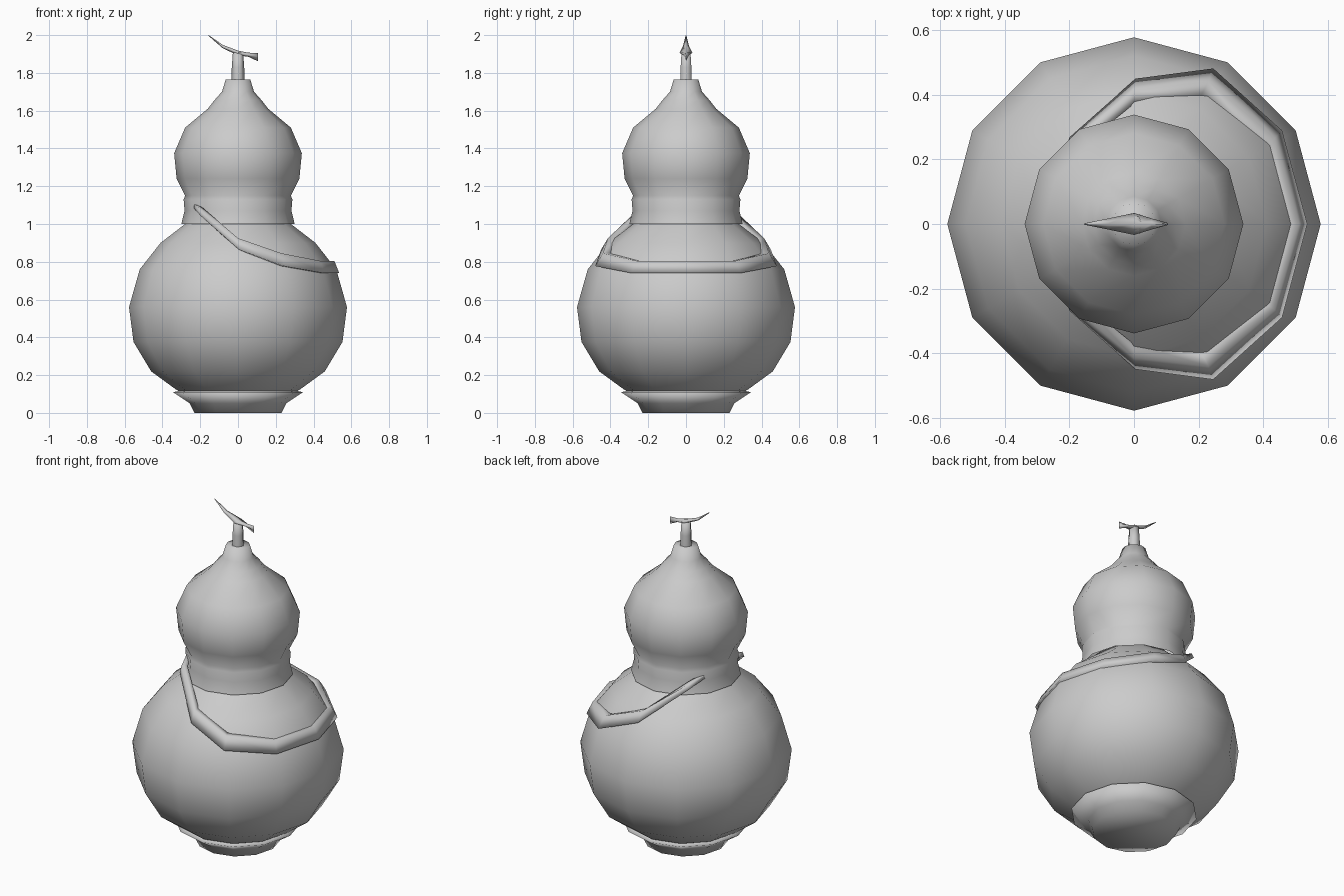
import bpy
import bmesh
from math import cos, sin, pi

cube = bpy.data.objects.get("Cube")
if cube:
    bpy.data.objects.remove(cube, do_unlink=True)

grey = bpy.data.materials.new("plain grey")
grey.use_nodes = True
COLOUR = (0.6, 0.6, 0.6, 1)
grey.diffuse_color = COLOUR
grey.node_tree.nodes["Principled BSDF"].inputs["Base Color"].default_value = COLOUR


def loft(name, rings, wrap=True, cap_start=False, cap_end=False):
    """Skin a list of equally long rings of points with smooth quads."""
    bm = bmesh.new()
    rows = [[bm.verts.new(p) for p in ring] for ring in rings]
    n = len(rows[0])
    for a, b in zip(rows, rows[1:]):
        for i in range(n if wrap else n - 1):
            j = (i + 1) % n
            bm.faces.new((a[i], a[j], b[j], b[i]))
    if cap_start:
        bm.faces.new(rows[0][::-1])
    if cap_end:
        bm.faces.new(rows[-1])
    bmesh.ops.recalc_face_normals(bm, faces=bm.faces)
    for f in bm.faces:
        f.smooth = True
    mesh = bpy.data.meshes.new(name)
    bm.to_mesh(mesh)
    bm.free()
    mesh.materials.append(grey)
    obj = bpy.data.objects.new(name, mesh)
    bpy.context.collection.objects.link(obj)
    return obj


def lathe(name, profile, sides=12, **caps):
    """Spin (radius, height) points around z."""
    rings = [[(r * cos(2 * pi * i / sides), r * sin(2 * pi * i / sides), z)
              for i in range(sides)] for r, z in profile]
    return loft(name, rings, **caps)


# Foot with a flared rim
lathe("foot", [(0.23, 0), (0.255, 0.05), (0.345, 0.11), (0.29, 0.12)], cap_start=True)

# Large lower bulb
lathe("lower_bulb", [(0.2, 0.05), (0.33, 0.125), (0.46, 0.22), (0.553, 0.375),
                     (0.577, 0.56), (0.52, 0.76), (0.41, 0.9), (0.28, 1.0), (0.24, 1.04)],
      cap_start=True, cap_end=True)

# Waist band, upper bulb and tapering cap
lathe("upper_bulb", [(0.3, 1.0), (0.283, 1.07), (0.288, 1.13), (0.28, 1.15), (0.325, 1.24),
                     (0.338, 1.375), (0.28, 1.51), (0.16, 1.61), (0.125, 1.655),
                     (0.085, 1.70), (0.065, 1.765)], cap_end=True)

# Stem
lathe("stem", [(0.035, 1.75), (0.033, 1.83), (0.027, 1.91)], sides=6, cap_end=True)

# Curved crosspiece: (x, top, bottom, half width) stations with diamond sections
stations = [(-0.155, 2.0, 1.995, 0.002), (-0.08, 1.948, 1.93, 0.017),
            (0, 1.918, 1.893, 0.034), (0.055, 1.907, 1.885, 0.017), (0.105, 1.905, 1.862, 0.003)]
loft("stem_crosspiece",
     [[(x, 0, t), (x, w, (t + b) / 2), (x, 0, b), (x, -w, (t + b) / 2)]
      for x, t, b, w in stations], cap_start=True, cap_end=True)

# Slanted strap: (x, y, z) of the upper edge for one half, mirrored across y
half = [(0.51, 0, 0.805), (0.435, 0.265, 0.805), (0.23, 0.44, 0.845),
        (0, 0.413, 0.925), (-0.2, 0.25, 1.08), (-0.25, 0.1, 1.12)]
path = [(x, -y, z) for x, y, z in half[:0:-1]] + half
drops = [0.02, 0.035, 0.06, 0.068, 0.065]
drops = drops + [0.065] + drops[::-1]


def strap_section(p, drop):
    x, y, z = p
    k = 1 + 0.5 * drop / 0.8
    inner = 0.9
    return [(x * inner, y * inner, z), (x, y, z),
            (x * k + 0.005, y * (k + 0.05), z - drop),
            (x * inner, y * inner, z - drop)]


loft("strap", [strap_section(p, d) for p, d in zip(path, drops)],
     cap_start=True, cap_end=True)
